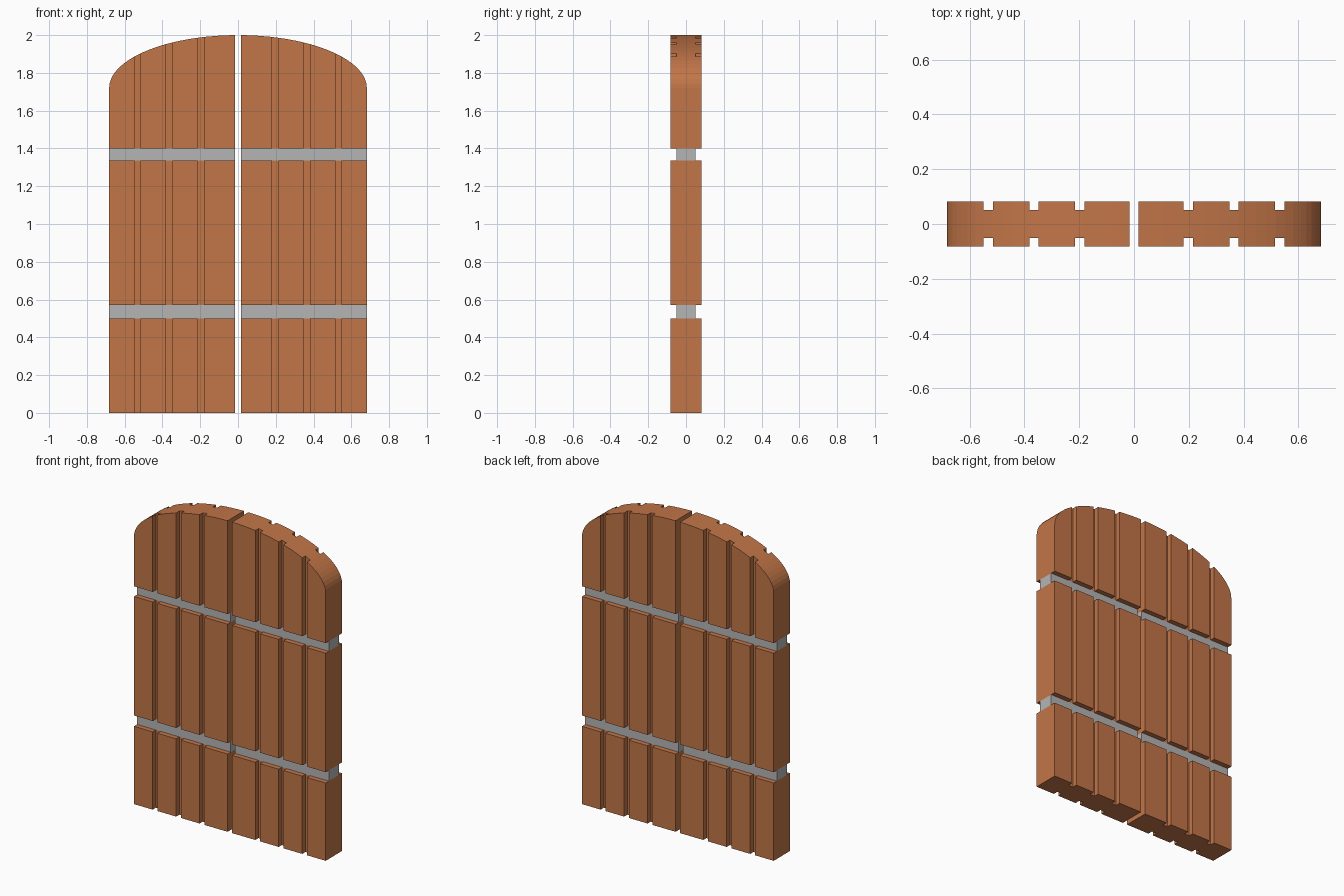
import bpy, bmesh, math

if "Cube" in bpy.data.objects:
    bpy.data.objects.remove(bpy.data.objects["Cube"])

HALF_W, GAP = 0.682, 0.016        # outer edge and half of the centre gap
DEPTH, CORE = 0.083, 0.051        # half thickness of planks and of the core
SPRING, TOP = 1.72, 2.0           # arch start and crown
GROOVES = [(0.181 + 0.167 * i, 0.215 + 0.167 * i) for i in range(3)]
BANDS = [(0.50, 0.57), (1.335, 1.40)]


def material(name, rgb):
    mat = bpy.data.materials.new(name)
    mat.diffuse_color = (*rgb, 1)
    mat.use_nodes = True
    mat.node_tree.nodes["Principled BSDF"].inputs["Base Color"].default_value = mat.diffuse_color
    return mat


wood = material("wood", (0.54, 0.18, 0.065))
metal = material("metal", (0.46, 0.46, 0.46))


def arch(x):
    return SPRING + (TOP - SPRING) * math.sqrt(max(0, 1 - (x / HALF_W) ** 2))


def finish(bm, name, mat):
    bmesh.ops.remove_doubles(bm, verts=bm.verts, dist=1e-5)
    bmesh.ops.recalc_face_normals(bm, faces=bm.faces)
    me = bpy.data.meshes.new(name)
    bm.to_mesh(me)
    bm.free()
    me.materials.append(mat)
    bpy.context.collection.objects.link(bpy.data.objects.new(name, me))


def planks(name, side, z0, top, extra=()):
    """Grooved slab: cells over x and y, keeping only the outer faces."""
    edges = [GAP, HALF_W] + [x for groove in GROOVES for x in groove]
    xs = sorted(edges + [x for x in extra
                         if GAP < x < HALF_W and min(abs(x - e) for e in edges) > 0.002])
    ys = [-DEPTH, -CORE, CORE, DEPTH]

    def solid(i, j):
        if not (0 <= i < len(xs) - 1 and 0 <= j < 3):
            return False
        mid = (xs[i] + xs[i + 1]) / 2
        return j == 1 or not any(a < mid < b for a, b in GROOVES)

    bm = bmesh.new()

    def face(*pts):
        bm.faces.new([bm.verts.new((side * x, y, z)) for x, y, z in pts])

    def wall(xa, ya, xb, yb):
        face((xa, ya, z0), (xb, yb, z0), (xb, yb, top(xb)), (xa, ya, top(xa)))

    for i in range(len(xs) - 1):
        for j in range(3):
            if not solid(i, j):
                continue
            a, b, c, d = xs[i], xs[i + 1], ys[j], ys[j + 1]
            face((a, c, z0), (b, c, z0), (b, d, z0), (a, d, z0))
            face((a, c, top(a)), (b, c, top(b)), (b, d, top(b)), (a, d, top(a)))
            if not solid(i, j - 1):
                wall(a, c, b, c)
            if not solid(i, j + 1):
                wall(a, d, b, d)
            if not solid(i - 1, j):
                wall(a, c, a, d)
            if not solid(i + 1, j):
                wall(b, c, b, d)
    finish(bm, name, wood)


def band(name, side, z0, z1):
    bm = bmesh.new()
    bmesh.ops.create_cube(bm, size=1)
    for v in bm.verts:
        v.co.x = side * (GAP if v.co.x < 0 else HALF_W)
        v.co.y *= 2 * CORE
        v.co.z = z0 if v.co.z < 0 else z1
    finish(bm, name, metal)


curve = [HALF_W * math.sin(math.pi / 2 * k / 20) for k in range(1, 20)]
(a0, a1), (b0, b1) = BANDS
for label, side in (("left", -1), ("right", 1)):
    # wooden plank sections
    planks(label + "_lower_planks", side, 0, lambda x: a0)
    planks(label + "_middle_planks", side, a1, lambda x: b0)
    planks(label + "_arched_planks", side, b1, arch, curve)
    # recessed metal bands
    band(label + "_lower_band", side, a0, a1)
    band(label + "_upper_band", side, b0, b1)
